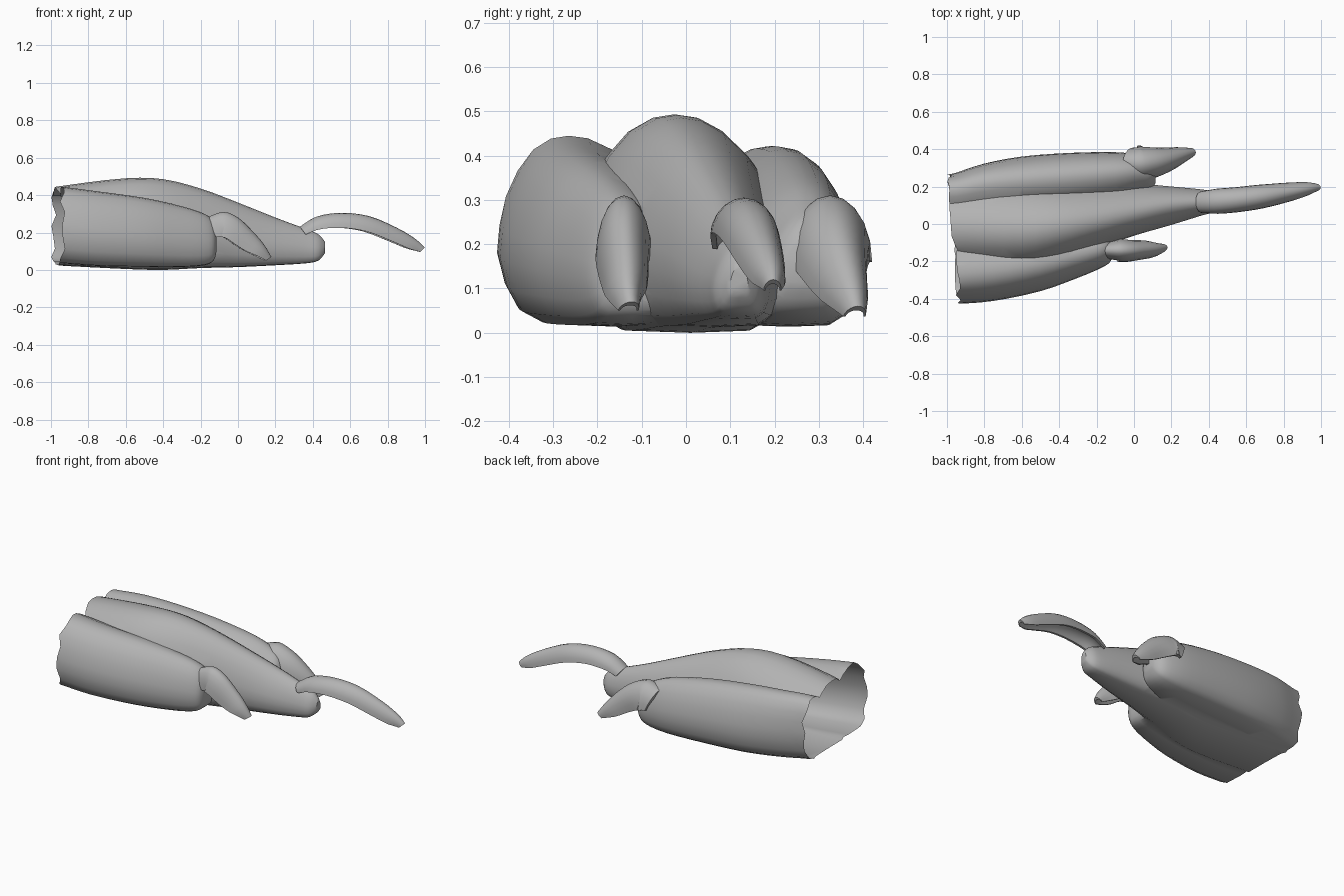
import bpy, bmesh, math
from mathutils import Vector

if "Cube" in bpy.data.objects:
    bpy.data.objects.remove(bpy.data.objects["Cube"], do_unlink=True)

grey = bpy.data.materials.new("plain_grey")
grey.use_nodes = True
colour = (0.45, 0.45, 0.45, 1)
grey.diffuse_color = colour
grey.node_tree.nodes["Principled BSDF"].inputs["Base Color"].default_value = colour


def refine(stations, steps):
    """Smooth curve through the stations."""
    pts = [stations[0]] + stations + [stations[-1]]
    out = []
    for a, b, c, d in zip(pts, pts[1:], pts[2:], pts[3:]):
        for k in range(steps):
            t = k / steps
            out.append([q + 0.5 * t * (r - p + t * (2*p - 5*q + 4*r - s + t * (3*(q - r) + s - p)))
                        for p, q, r, s in zip(a, b, c, d)])
    return out + [list(stations[-1])]


def loft(name, rings):
    """Closed skin over a list of equal rings."""
    bm = bmesh.new()
    loops = [[bm.verts.new(p) for p in ring] for ring in rings]
    n = len(loops[0])
    for a, b in zip(loops, loops[1:]):
        for i in range(n):
            j = (i + 1) % n
            bm.faces.new((a[i], a[j], b[j], b[i]))
    bm.faces.new(loops[0])
    bm.faces.new(loops[-1])
    bmesh.ops.recalc_face_normals(bm, faces=bm.faces)
    mesh = bpy.data.meshes.new(name)
    bm.to_mesh(mesh)
    bm.free()
    obj = bpy.data.objects.new(name, mesh)
    bpy.context.collection.objects.link(obj)
    mesh.materials.append(grey)
    return obj


def select(obj):
    bpy.ops.object.select_all(action="DESELECT")
    obj.select_set(True)
    bpy.context.view_layer.objects.active = obj


# Toe cross-section: flat sole, bulging side, sloping rounded top
HALF = [(0, 0), (.6, .01), (.82, .07), (.94, .19), (1, .36), (.94, .51),
        (.82, .67), (.64, .81), (.42, .925), (.2, .985), (0, 1)]
SECTION = HALF + [(-u, v) for u, v in HALF[-2:0:-1]]


def toe(name, stations):
    """Stations are x, low y, high y, ridge y, low z, high z."""
    rings = []
    for x, y0, y1, ridge, z0, z1 in refine(stations, 3):
        mid, half = (y0 + y1) / 2, (y1 - y0) / 2
        rings.append([(x, mid + u * half + (ridge - mid) * v * v, z0 + v * (z1 - z0))
                      for u, v in SECTION])
    return loft(name, rings)


def claw(name, stations):
    """Stations are ridge x, y, z, half width, depth; hollow underneath."""
    rows = refine(stations, 3)
    rings = []
    arc = [math.pi * i / 10 for i in range(11)]
    for i, row in enumerate(rows):
        ridge, w, d = Vector(row[:3]), row[3], row[4]
        along = Vector(rows[min(i + 1, len(rows) - 1)][:3]) - Vector(rows[max(i - 1, 0)][:3])
        along.normalize()
        side = Vector((0, 0, 1)).cross(along).normalized()
        up = along.cross(side)
        outer = [ridge + side * w * math.cos(a) + up * d * (math.sin(a) - 1) for a in arc]
        inner = [ridge + side * w * .8 * math.cos(a) + up * d * (.6 * math.sin(a) - 1)
                 for a in reversed(arc)]
        rings.append(outer + inner)
    obj = loft(name, rings)
    select(obj)
    bpy.ops.object.shade_smooth_by_angle(angle=math.radians(40))


# Three toes merged into one foot
foot = toe("foot", [
    (-1.08, -.24, .24, -.01, .03, .42), (-.9, -.25, .25, -.02, .02, .455),
    (-.6, -.25, .25, -.03, .005, .49), (-.4, -.21, .23, -.01, 0, .485),
    (-.2, -.13, .225, .02, .01, .435), (0, -.06, .22, .06, .015, .36),
    (.2, -.005, .2, .1, .025, .28), (.36, .045, .185, .115, .035, .22),
    (.43, .065, .17, .12, .05, .19), (.465, .1, .14, .12, .09, .15)])
front_toe = toe("front_toe", [
    (-1.08, -.42, 0, -.265, .04, .45), (-.95, -.42, 0, -.265, .035, .445),
    (-.75, -.405, 0, -.25, .02, .42), (-.5, -.355, 0, -.21, .015, .385),
    (-.3, -.285, 0, -.165, .015, .34), (-.18, -.235, -.01, -.14, .025, .3),
    (-.13, -.205, -.04, -.13, .05, .26), (-.115, -.17, -.09, -.13, .1, .21)])
back_toe = toe("back_toe", [
    (-1.08, -.06, .22, .17, .05, .41), (-.95, -.05, .265, .18, .04, .42),
    (-.8, -.02, .315, .21, .03, .42), (-.6, .02, .355, .23, .02, .41),
    (-.35, .05, .375, .25, .015, .385), (-.1, .1, .38, .27, .015, .34),
    (.03, .15, .365, .28, .03, .29), (.09, .18, .34, .27, .06, .25),
    (.115, .22, .3, .26, .11, .2)])
for other in (front_toe, back_toe):
    select(foot)
    union = foot.modifiers.new("union", "BOOLEAN")
    union.operation = "UNION"
    union.solver = "EXACT"
    union.object = other
    bpy.ops.object.modifier_apply(modifier=union.name)
    bpy.data.objects.remove(other, do_unlink=True)

# Open, ragged back end
bm = bmesh.new()
bm.from_mesh(foot.data)
bmesh.ops.bisect_plane(bm, geom=bm.verts[:] + bm.edges[:] + bm.faces[:],
                       plane_co=(-.985, .24, 0), plane_no=(1, .076, 0), clear_inner=True)
for v in bm.verts:
    if v.is_boundary:
        v.co.x += .014 * math.sin(40 * v.co.z + 9 * v.co.y)
bm.to_mesh(foot.data)
bm.free()
select(foot)
bpy.ops.object.shade_smooth_by_angle(angle=math.radians(40))

# Hooked claws with blunt tips
claw("middle_claw", [
    (.33, .115, .23, .057, .05), (.42, .12, .285, .067, .07), (.55, .13, .305, .067, .08),
    (.7, .15, .288, .064, .085), (.85, .175, .225, .052, .08), (.95, .192, .165, .038, .065),
    (.998, .197, .12, .02, .035)])
claw("front_claw", [
    (-.165, -.14, .28, .05, .115), (-.08, -.14, .31, .061, .135), (0, -.14, .28, .062, .13),
    (.08, -.135, .205, .056, .115), (.14, -.13, .135, .045, .085), (.178, -.122, .07, .024, .04)])
claw("back_claw", [
    (-.06, .33, .28, .083, .13), (.03, .325, .31, .095, .15), (.12, .335, .28, .09, .14),
    (.2, .352, .22, .077, .125), (.28, .375, .13, .053, .09), (.33, .388, .06, .026, .04)])
